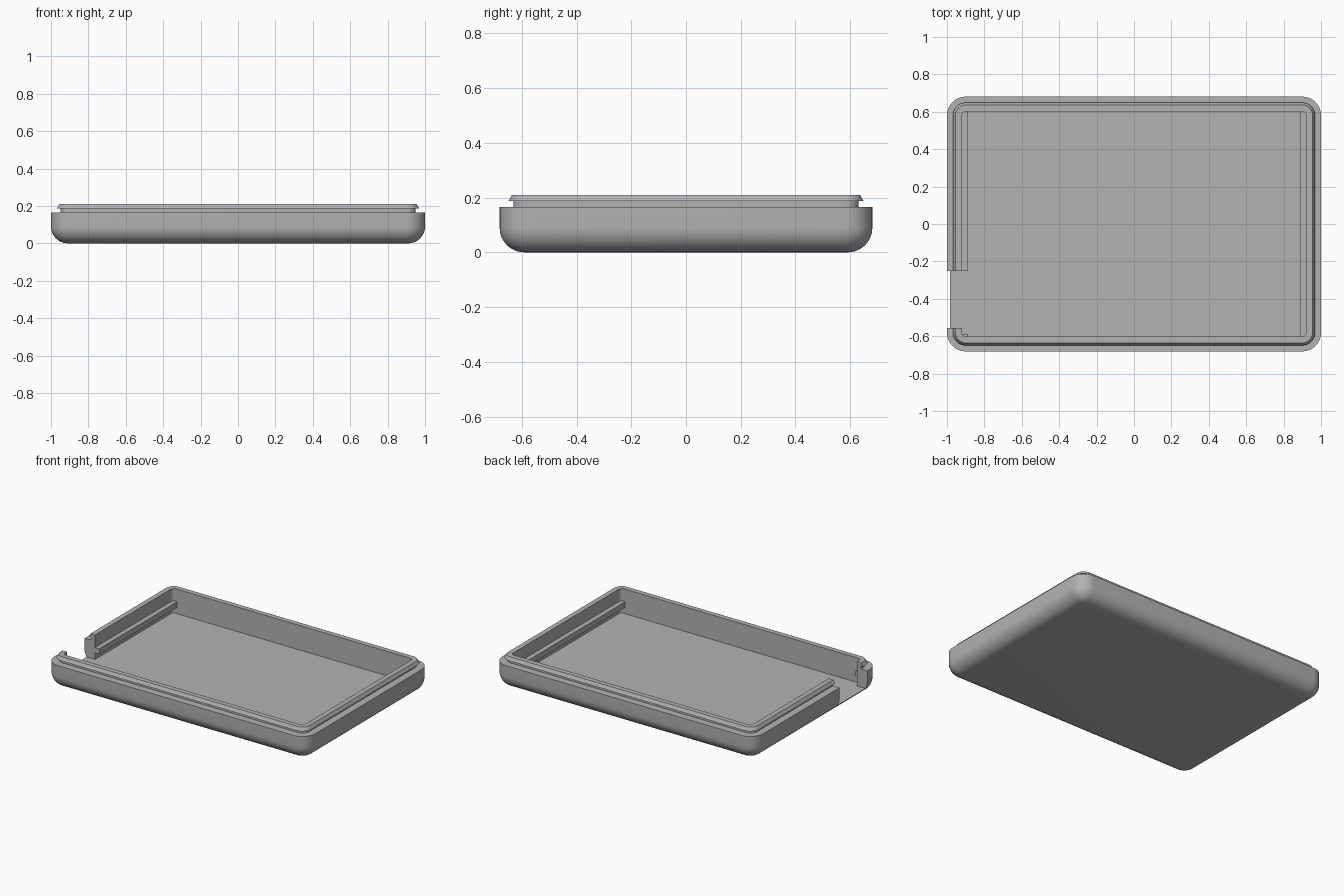
import bpy, bmesh, math

if "Cube" in bpy.data.objects:
    bpy.data.objects.remove(bpy.data.objects["Cube"])

HX, HY, R = 1.0, 0.681, 0.10      # half sizes and plan corner radius
FLOOR, RIM, INNER = 0.04, 0.166, 0.08
GAP = (-0.556, -0.251)            # opening in the left wall

grey = bpy.data.materials.new("grey plastic")
grey.diffuse_color = (0.45, 0.45, 0.45, 1)
grey.use_nodes = True
grey.node_tree.nodes["Principled BSDF"].inputs["Base Color"].default_value = grey.diffuse_color


def add_object(name, bm):
    bmesh.ops.recalc_face_normals(bm, faces=bm.faces)
    mesh = bpy.data.meshes.new(name)
    bm.to_mesh(mesh)
    bm.free()
    mesh.materials.append(grey)
    obj = bpy.data.objects.new(name, mesh)
    bpy.context.collection.objects.link(obj)
    return obj


def box(name, x0, x1, y0, y1, z0, z1):
    bm = bmesh.new()
    bmesh.ops.create_cube(bm, size=1)
    for v in bm.verts:
        v.co.x = x0 + (v.co.x + 0.5) * (x1 - x0)
        v.co.y = y0 + (v.co.y + 0.5) * (y1 - y0)
        v.co.z = z0 + (v.co.z + 0.5) * (z1 - z0)
    return add_object(name, bm)


def ring(bm, inset, z, steps=10):
    """Rounded rectangle loop, inset from the outer outline."""
    r, verts = R - inset, []
    for k, (sx, sy) in enumerate([(1, 1), (-1, 1), (-1, -1), (1, -1)]):
        for i in range(steps + 1):
            a = math.pi / 2 * (k + i / steps)
            verts.append(bm.verts.new((sx * (HX - R) + r * math.cos(a),
                                       sy * (HY - R) + r * math.sin(a), z)))
    return verts


# Wall profile (inset, z): rounded underside, rim, undercut snap lip, inner wall
fillet = 0.09
profile = [(fillet * (1 - math.sin(t)), fillet * (1 - math.cos(t)))
           for t in (math.pi / 2 * i / 10 for i in range(11))]
profile += [(0, RIM), (0.05, RIM), (0.05, 0.187), (0.032, 0.187),
            (0.045, 0.21), (INNER, 0.21), (INNER, FLOOR)]

bm = bmesh.new()
rings = [ring(bm, *p) for p in profile]
for a, b in zip(rings, rings[1:]):
    for i in range(len(a)):
        j = (i + 1) % len(a)
        bm.faces.new((a[i], a[j], b[j], b[i]))
bm.faces.new(rings[0])
bm.faces.new(rings[-1])
tray = add_object("tray_shell", bm)

# Opening through the left wall down to the floor
cutter = box("wall_opening_cutter", -1.2, -0.85, *GAP, FLOOR + 0.0002, 0.4)
cutter.hide_render = True
cutter.hide_set(True)
cut = tray.modifiers.new("opening", 'BOOLEAN')
cut.operation = 'DIFFERENCE'
cut.solver = 'EXACT'
cut.object = cutter
bpy.context.view_layer.objects.active = tray
tray.select_set(True)
bpy.ops.object.modifier_apply(modifier=cut.name)
bpy.data.objects.remove(cutter)
bpy.ops.object.shade_smooth_by_angle(angle=math.radians(30))

# Board rails along the short inner walls
wall, edge, end = HX - INNER + 0.005, 0.887, HY - INNER + 0.003
box("right_rail", edge, wall, -end, end, 0.085, 0.123)
box("left_rail", -wall, -edge, GAP[1], end, 0.085, 0.123)
box("left_rail_stub", -wall, -edge, -end, -0.588, 0.085, 0.123)
